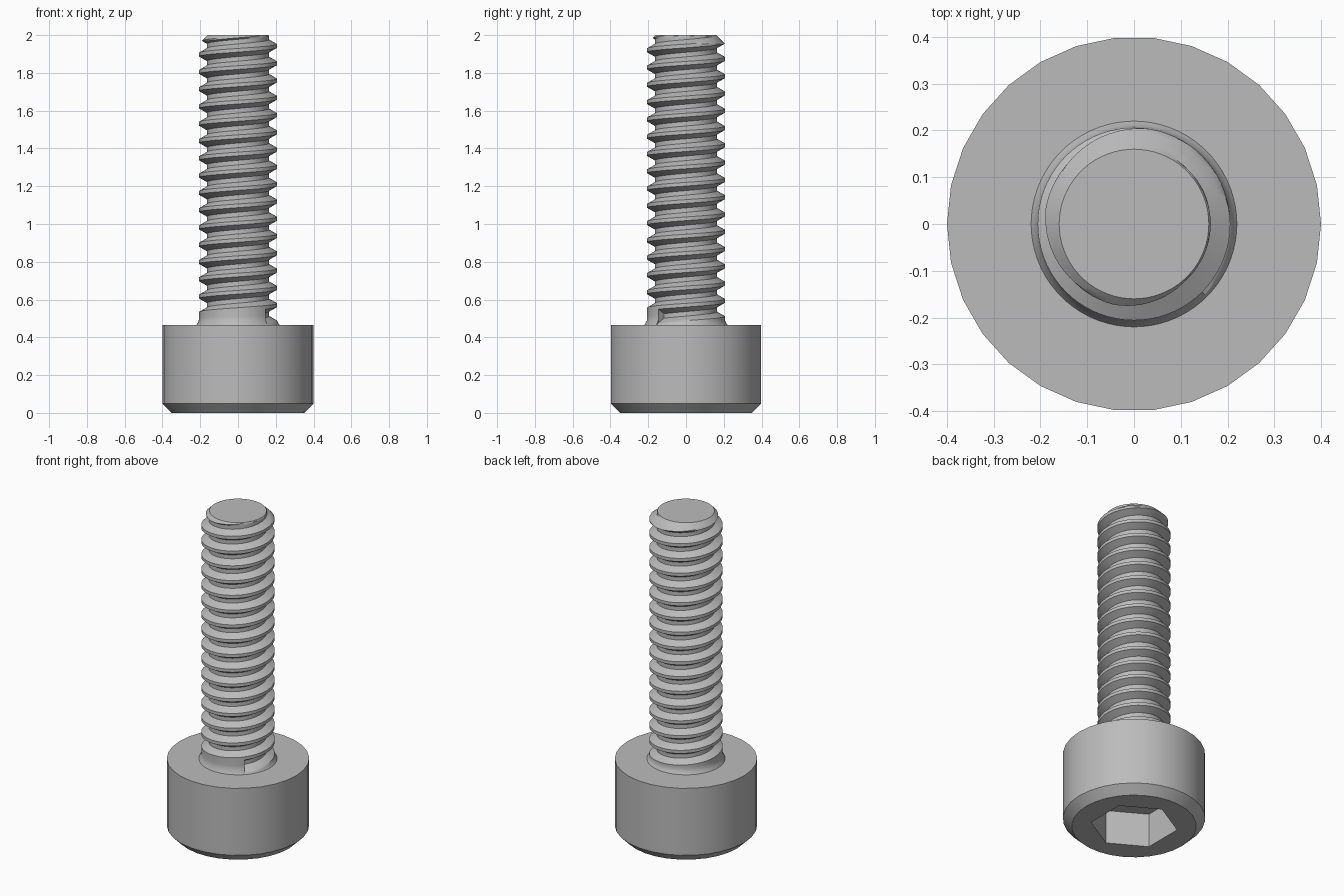
import bpy, bmesh
from math import sin, cos, pi, radians, floor

if "Cube" in bpy.data.objects:
    bpy.data.objects.remove(bpy.data.objects["Cube"], do_unlink=True)

steel = bpy.data.materials.new("steel_grey")
steel.use_nodes = True
grey = (0.5, 0.5, 0.5, 1)
steel.diffuse_color = grey
steel.node_tree.nodes["Principled BSDF"].inputs["Base Color"].default_value = grey


def finish(bm, name):
    bmesh.ops.remove_doubles(bm, verts=bm.verts[:], dist=1e-5)
    bmesh.ops.recalc_face_normals(bm, faces=bm.faces[:])
    mesh = bpy.data.meshes.new(name)
    bm.to_mesh(mesh)
    bm.free()
    mesh.materials.append(steel)
    obj = bpy.data.objects.new(name, mesh)
    bpy.context.collection.objects.link(obj)
    bpy.ops.object.select_all(action='DESELECT')
    obj.select_set(True)
    bpy.context.view_layer.objects.active = obj
    bpy.ops.object.shade_smooth_by_angle(angle=radians(30))


def polar(bm, r, a, z):
    return bm.verts.new((r * cos(a), r * sin(a), z))


def ring(bm, r, z, n, start=0.0):
    return [polar(bm, r, start + 2 * pi * i / n, z) for i in range(n)]


def skin(bm, a, b):
    n = len(a)
    for i in range(n):
        j = (i + 1) % n
        bm.faces.new((a[i], a[j], b[j], b[i]))


HEAD_TOP, END = 0.465, 2.0

# Head: chamfered drum with a hexagonal socket in its underside
bm = bmesh.new()
rim = ring(bm, 0.35, 0, 30)
side = ring(bm, 0.4, 0.05, 30)
top = ring(bm, 0.4, HEAD_TOP, 30)
skin(bm, rim, side)
skin(bm, side, top)
bm.faces.new(top)
mouth = ring(bm, 0.245, 0, 6, pi / 2)
floor_ring = ring(bm, 0.245, 0.21, 6, pi / 2)
skin(bm, mouth, floor_ring)
bm.faces.new(floor_ring)
edges = [bm.edges.get((loop[i - 1], loop[i])) for loop in (rim, mouth) for i in range(len(loop))]
bmesh.ops.triangle_fill(bm, edges=edges, use_beauty=True, normal=(0, 0, -1))
finish(bm, "socket_head")

# Threaded shank: rows follow the helix, columns run up the shank
PITCH, MAJOR, MINOR, TIP = 0.0915, 0.206, 0.164, 0.16
COLS, ROWS, START = 72, 12, radians(-45)
GROOVE = 0.036      # half width of the groove at the crest
ROOT = 0.012        # half width of the groove floor
GROOVE_Z = 0.513    # height where the groove begins
turns = floor((END - GROOVE_Z) / PITCH) + 2

# One pitch of the profile as (height, radius)
profile = []
corners = [(-GROOVE, MAJOR), (-ROOT, MINOR), (ROOT, MINOR), (GROOVE, MAJOR), (PITCH - GROOVE, MAJOR)]
for (z0, r0), (z1, r1) in zip(corners, corners[1:]):
    steps = ROWS // 4
    profile += [(z0 + (z1 - z0) * s / steps, r0 + (r1 - r0) * s / steps) for s in range(steps)]

bm = bmesh.new()
columns = []
for c in range(COLS + 1):
    angle = START + 2 * pi * c / COLS
    base = GROOVE_Z + PITCH * c / COLS
    column = []
    # Plain collar with a small fillet onto the head
    for s in range(4):
        z = HEAD_TOP + (base - GROOVE - HEAD_TOP) * s / 4
        flare = max(0, 1 - (z - HEAD_TOP) / 0.035) ** 2
        column.append(polar(bm, MAJOR + 0.014 * flare, angle, z))
    # Thread, trimmed by the end chamfer
    for k in range(turns):
        for dz, r in profile:
            z = base + k * PITCH + dz
            r = TIP if z >= END else min(r, TIP + END - z)
            column.append(polar(bm, r, angle, min(z, END)))
    columns.append(column)

for a, b in zip(columns, columns[1:]):
    for i in range(len(a) - 1):
        bm.faces.new((a[i], b[i], b[i + 1], a[i + 1]))

# Wall closing the start of the groove, and the flat end
bm.faces.new(columns[0][4:4 + 3 * ROWS // 4 + 1])
bm.faces.new([column[-1] for column in columns[:-1]])
finish(bm, "threaded_shank")
